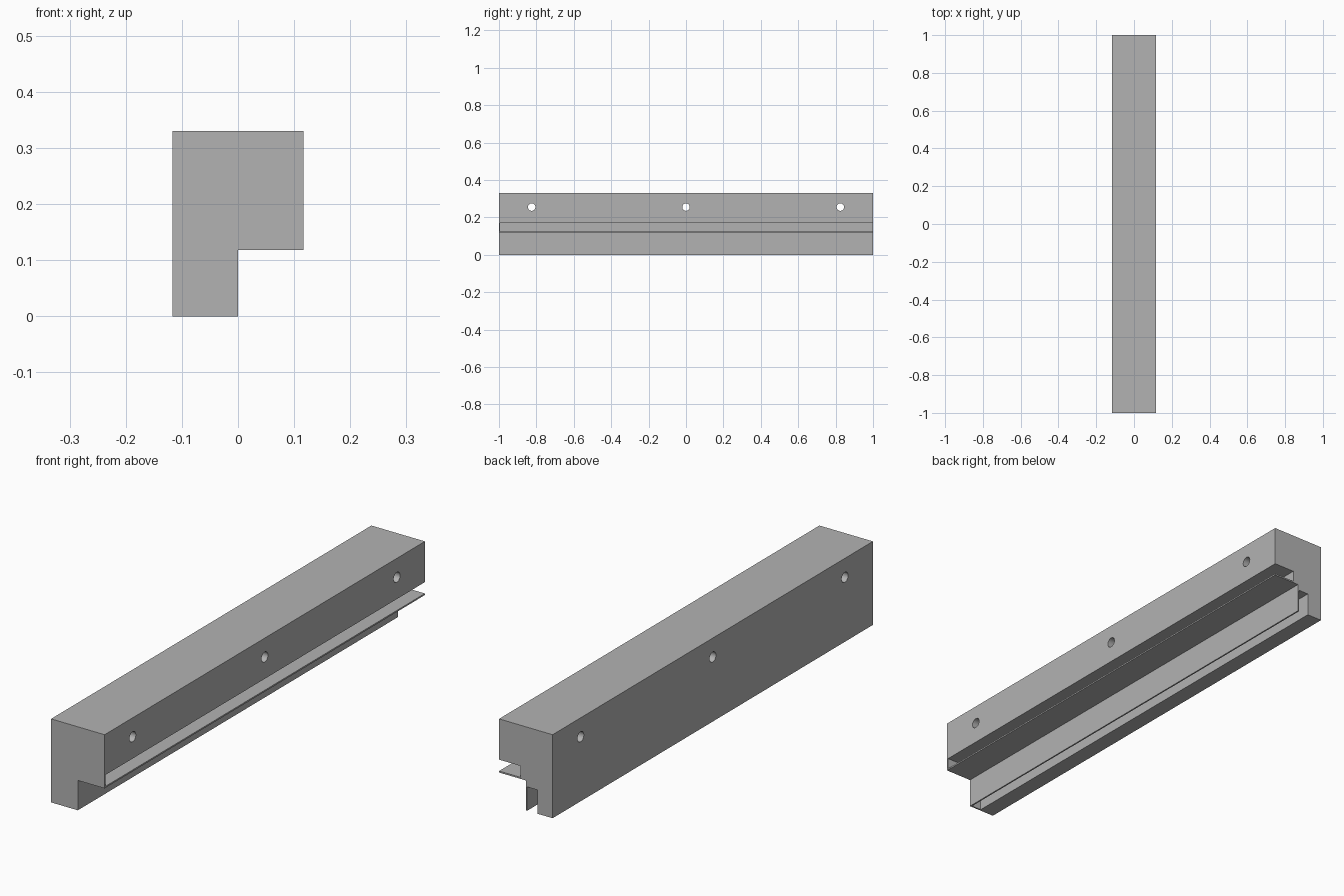
import bpy, bmesh, math

if "Cube" in bpy.data.objects:
    bpy.data.objects.remove(bpy.data.objects["Cube"])

WALL = 0.006            # thin lips and front end wall
W, H = 0.117, 0.33      # half width and height
STEP = 0.118            # underside of the upper block

grey = bpy.data.materials.new("grey")
grey.diffuse_color = (0.45, 0.45, 0.45, 1)
grey.use_nodes = True
grey.node_tree.nodes["Principled BSDF"].inputs["Base Color"].default_value = grey.diffuse_color


def prism(name, profile, y0, y1):
    """Extrude an (x, z) profile along y."""
    bm = bmesh.new()
    face = bm.faces.new([bm.verts.new((x, y0, z)) for x, z in profile])
    ext = bmesh.ops.extrude_face_region(bm, geom=[face])
    verts = [v for v in ext["geom"] if isinstance(v, bmesh.types.BMVert)]
    bmesh.ops.translate(bm, verts=verts, vec=(0, y1 - y0, 0))
    bmesh.ops.recalc_face_normals(bm, faces=bm.faces)
    mesh = bpy.data.meshes.new(name)
    bm.to_mesh(mesh)
    bm.free()
    mesh.materials.append(grey)
    obj = bpy.data.objects.new(name, mesh)
    bpy.context.collection.objects.link(obj)
    return obj


def box(name, x0, x1, z0, z1, y0, y1):
    return prism(name, [(x0, z0), (x1, z0), (x1, z1), (x0, z1)], y0, y1)


# Stepped rail body
rail = prism("rail", [(-W, 0), (0, 0), (0, STEP), (W, STEP), (W, H), (-W, H)], -1, 1)

# Slots open at the back and closed by the thin front wall
cutters = [
    box("side_slot_cutter", 0.024, W + 0.1, STEP + WALL, 0.169, -1 + WALL, 1.1),
    box("bottom_slot_cutter", -0.05, -WALL, -0.1, 0.094, -1 + WALL, 1.1),
]

# Mounting holes straight through the upper block
for y in (-0.825, 0, 0.825):
    bpy.ops.mesh.primitive_cylinder_add(vertices=32, radius=0.02, depth=0.5,
                                        location=(0, y, 0.255),
                                        rotation=(0, math.pi / 2, 0))
    hole = bpy.context.object
    hole.name = "hole_cutter"
    hole.data.materials.append(grey)
    cutters.append(hole)

# Cut the rail, then discard the cutters
bpy.context.view_layer.objects.active = rail
for cutter in cutters:
    cutter.hide_render = True
    mod = rail.modifiers.new(cutter.name, "BOOLEAN")
    mod.operation = "DIFFERENCE"
    mod.solver = "EXACT"
    mod.object = cutter
    bpy.ops.object.modifier_apply(modifier=mod.name)
for cutter in cutters:
    bpy.data.objects.remove(cutter)

# Smooth hole walls, sharp edges elsewhere
bpy.ops.object.select_all(action="DESELECT")
rail.select_set(True)
bpy.context.view_layer.objects.active = rail
bpy.ops.object.shade_smooth_by_angle(angle=math.radians(30))
